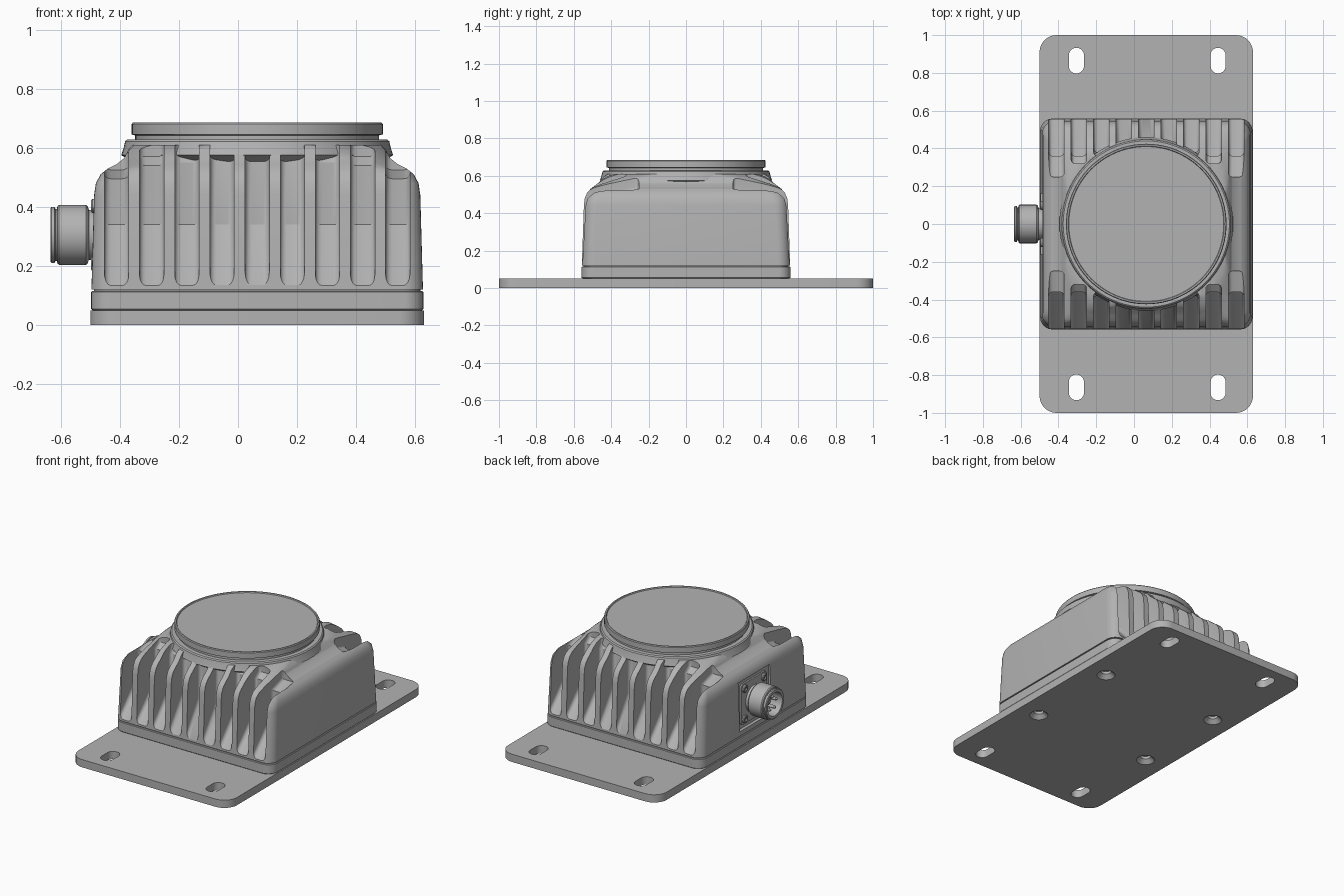
import bpy, bmesh, math
from mathutils import Matrix, Vector

if "Cube" in bpy.data.objects:
    bpy.data.objects.remove(bpy.data.objects["Cube"])

CX = 0.065   # housing centre in x
PORT_Z = 0.305

grey = bpy.data.materials.new("cast_grey")
grey.use_nodes = True
colour = (0.45, 0.45, 0.45, 1)
grey.diffuse_color = colour
grey.node_tree.nodes["Principled BSDF"].inputs["Base Color"].default_value = colour


def make(name, bm):
    bmesh.ops.recalc_face_normals(bm, faces=bm.faces)
    me = bpy.data.meshes.new(name)
    bm.to_mesh(me)
    bm.free()
    ob = bpy.data.objects.new(name, me)
    bpy.context.collection.objects.link(ob)
    me.materials.append(grey)
    return ob


def activate(ob):
    bpy.ops.object.select_all(action='DESELECT')
    ob.select_set(True)
    bpy.context.view_layer.objects.active = ob


def smooth(ob):
    activate(ob)
    bpy.ops.object.shade_smooth_by_angle(angle=math.radians(32))


def cut(ob, cutter):
    mod = ob.modifiers.new("cut", 'BOOLEAN')
    mod.operation = 'DIFFERENCE'
    mod.solver = 'EXACT'
    mod.object = cutter
    activate(ob)
    bpy.ops.object.modifier_apply(modifier=mod.name)
    bpy.data.objects.remove(cutter)


def rounded_rect(hx, hy, r, steps=8):
    pts = []
    for q, (sx, sy) in enumerate([(1, 1), (-1, 1), (-1, -1), (1, -1)]):
        for i in range(steps + 1):
            a = math.pi / 2 * (q + i / steps)
            pts.append((sx * (hx - r) + r * math.cos(a), sy * (hy - r) + r * math.sin(a)))
    return pts


def bridge(bm, rings):
    n = len(rings[0])
    for a, b in zip(rings, rings[1:]):
        for i in range(n):
            j = (i + 1) % n
            bm.faces.new((a[i], a[j], b[j], b[i]))
    bm.faces.new(rings[0][::-1])
    bm.faces.new(rings[-1])


def loft(bm, sections, x=CX, y=0):
    """Stack rounded rectangles given as (z, half x, half y, radius)."""
    bridge(bm, [[bm.verts.new((x + px, y + py, z)) for px, py in rounded_rect(hx, hy, r)]
                for z, hx, hy, r in sections])


def lathe(bm, profile, matrix, n=64):
    """Spin (radius, height) points about the local z axis."""
    rings = []
    for r, h in profile:
        rings.append([bm.verts.new(matrix @ Vector((r * math.cos(2 * math.pi * i / n),
                      r * math.sin(2 * math.pi * i / n), h))) for i in range(n)])
    bridge(bm, rings)


# Mounting plate with slots and countersunk screw holes
bm = bmesh.new()
loft(bm, [(0, 0.565, 1, 0.09), (0.05, 0.565, 1, 0.09)])
plate = make("mounting_plate", bm)
bm = bmesh.new()
for sy in (-1, 1):
    for x in (-0.305, 0.445):
        loft(bm, [(-0.1, 0.04, 0.068, 0.0399), (0.1, 0.04, 0.068, 0.0399)], x, sy * 0.865)
    for sx in (-1, 1):
        spot = Matrix.Translation((CX + sx * 0.42, sy * 0.315, 0))
        lathe(bm, [(0.065, -0.01), (0.03, 0.025), (0.03, 0.042)], spot, 32)
cut(plate, make("plate_cutter", bm))
smooth(plate)

# Base lid and seal line
bm = bmesh.new()
loft(bm, [(0.048, 0.555, 0.55, 0.06), (0.055, 0.562, 0.558, 0.065),
          (0.112, 0.562, 0.558, 0.065), (0.115, 0.559, 0.555, 0.062)])
smooth(make("base_lid", bm))
bm = bmesh.new()
loft(bm, [(0.11, 0.552, 0.548, 0.06), (0.13, 0.552, 0.548, 0.06)])
smooth(make("seal", bm))

# Finned housing
bm = bmesh.new()
loft(bm, [(0.121, 0.561, 0.557, 0.065), (0.44, 0.552, 0.546, 0.07),
          (0.48, 0.546, 0.541, 0.075), (0.51, 0.53, 0.528, 0.085),
          (0.53, 0.505, 0.51, 0.1), (0.545, 0.475, 0.49, 0.12),
          (0.565, 0.45, 0.465, 0.16), (0.595, 0.435, 0.44, 0.24),
          (0.61, 0.42, 0.42, 0.28)])
housing = make("finned_housing", bm)


def slot(bm, x, side, wall, ledge_z, ledge):
    """Cooling slot: sloped floor, upright back wall and a shallow top ledge."""
    slope = (0.34 - 0.13) / (0.56 - wall)
    prof = [(0.75, 0.13 - 0.19 * slope), (wall, 0.34), (wall, ledge_z),
            (ledge, ledge_z + 0.03), (ledge, 0.8), (0.75, 0.8)]
    loops = [[bm.verts.new((x + dx, side * y, z)) for y, z in prof] for dx in (-0.041, 0.041)]
    bridge(bm, loops)


bm = bmesh.new()
walls = [(0.425, 0.55, 0.42), (0.415, 0.55, 0.405), (0.38, 0.55, 0.36),
         (0.36, 0.54, 0.32), (0.36, 0.495, 0.25)]
for side in (-1, 1):
    for i in range(-4, 5):
        slot(bm, CX + i * 0.119, side, *walls[abs(i)])
bmesh.ops.recalc_face_normals(bm, faces=bm.faces)
# Round the long floor and wall edges of every slot
long_edges = [e for e in bm.edges if abs(e.verts[0].co.x - e.verts[1].co.x) < 1e-5
              and max(abs(v.co.y) for v in e.verts) < 0.76
              and min(abs(v.co.y) for v in e.verts) < 0.43]
bmesh.ops.bevel(bm, geom=long_edges, offset=0.022, segments=4, profile=0.5,
                affect='EDGES', clamp_overlap=True)
cut(housing, make("slot_cutter", bm))

# Pocket for the connector
bm = bmesh.new()
bmesh.ops.create_cube(bm, size=1, matrix=Matrix.Translation((-0.57, 0, PORT_Z))
                      @ Matrix.Diagonal((0.19, 0.32, 0.31, 1)))
cut(housing, make("pocket_cutter", bm))
smooth(housing)

# Round collar and lens cap
top = Matrix.Translation((CX, 0, 0))
bm = bmesh.new()
lathe(bm, [(0.42, 0.55), (0.46, 0.575), (0.452, 0.6), (0.447, 0.622), (0.44, 0.628),
           (0.3, 0.628)], top, 96)
smooth(make("collar", bm))
bm = bmesh.new()
lathe(bm, [(0.413, 0.62), (0.413, 0.642), (0.425, 0.645), (0.425, 0.68), (0.421, 0.685),
           (0.413, 0.685), (0.41, 0.679), (0.3, 0.679)], top, 96)
smooth(make("round_cap", bm))

# Connector: flange, barrel, pins and flange screws (local z points to -x)
port = Matrix.Translation((-0.475, 0, PORT_Z)) @ Matrix.Rotation(-math.pi / 2, 4, 'Y')
bm = bmesh.new()
loft(bm, [(-0.01, 0.13, 0.13, 0.02), (0.01, 0.13, 0.13, 0.02)], 0)
bm.transform(port)
smooth(make("connector_flange", bm))

bm = bmesh.new()
lathe(bm, [(0.085, 0), (0.085, 0.03), (0.097, 0.034), (0.102, 0.04), (0.102, 0.13),
           (0.097, 0.136), (0.088, 0.138), (0.088, 0.143), (0.095, 0.146), (0.095, 0.156),
           (0.09, 0.16), (0.074, 0.16), (0.074, 0.08)], port, 48)
smooth(make("connector_barrel", bm))

bm = bmesh.new()
for i in range(5):
    a = 2 * math.pi * i / 5
    r = 0.042
    lathe(bm, [(0.01, 0.075), (0.01, 0.14), (0.005, 0.147)],
          port @ Matrix.Translation((r * math.cos(a), r * math.sin(a), 0)), 12)
smooth(make("connector_pins", bm))

bm = bmesh.new()
for sx in (-1, 1):
    for sy in (-1, 1):
        lathe(bm, [(0.024, 0), (0.024, 0.018), (0.019, 0.022), (0.011, 0.022), (0.011, 0.014)],
              port @ Matrix.Translation((sx * 0.098, sy * 0.098, 0)), 20)
smooth(make("flange_screws", bm))
